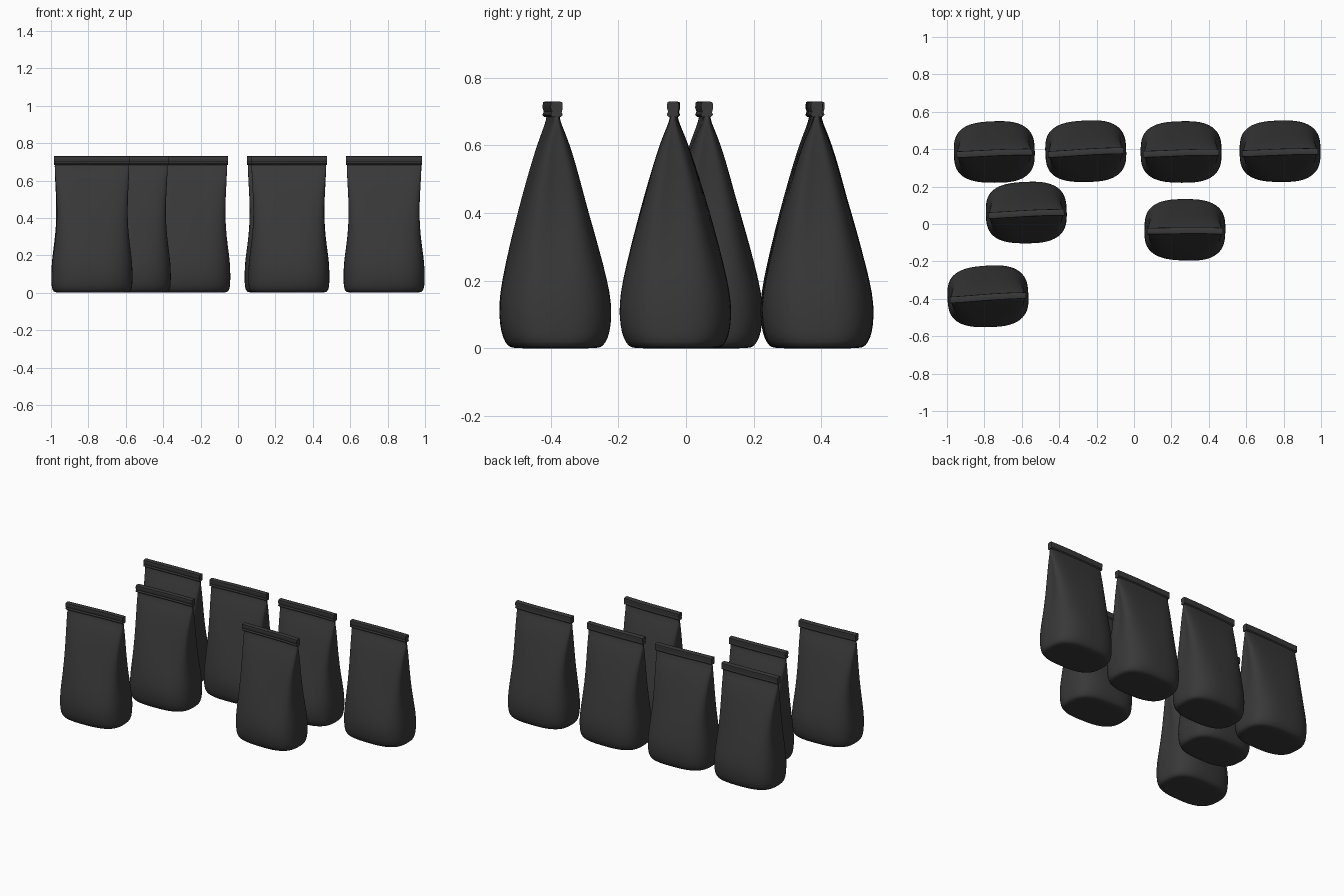
import bpy, bmesh, math

cube = bpy.data.objects.get("Cube")
if cube:
    bpy.data.objects.remove(cube, do_unlink=True)

# Dark foil material
foil = bpy.data.materials.new("charcoal foil")
foil.use_nodes = True
COLOUR = (0.04, 0.04, 0.04, 1)
foil.diffuse_color = COLOUR
foil.node_tree.nodes["Principled BSDF"].inputs["Base Color"].default_value = COLOUR

# Sections of the bag: height, half width, half depth
SECTIONS = [
    (0.0, 0.10, 0.07), (0.0, 0.192, 0.125), (0.006, 0.207, 0.14),
    (0.03, 0.216, 0.155), (0.07, 0.217, 0.163), (0.13, 0.217, 0.164),
    (0.2, 0.213, 0.152), (0.3, 0.207, 0.128), (0.4, 0.204, 0.103),
    (0.5, 0.205, 0.076), (0.58, 0.206, 0.051), (0.63, 0.205, 0.032),
    (0.665, 0.203, 0.016), (0.685, 0.201, 0.011), (0.70, 0.198, 0.010),
]
SIDES = 48
HEIGHT = 0.73


def signed_power(v, p):
    return math.copysign(abs(v) ** p, v)


def finish(bm, name):
    bmesh.ops.recalc_face_normals(bm, faces=bm.faces)
    mesh = bpy.data.meshes.new(name)
    bm.to_mesh(mesh)
    bm.free()
    mesh.materials.append(foil)
    return mesh


def seam_wave(x):
    return 0.004 * math.sin(9 * x + 0.6)


def make_body():
    """Loft from a rounded rectangular base to a flat pinched top."""
    bm = bmesh.new()
    rings = []
    for z, w, d in SECTIONS:
        t = z / HEIGHT
        power = 2 / (2.8 + 1.0 * t)
        gusset = 0.022 * math.sin(math.pi * min(1, max(0, (t - 0.25) / 0.7)))
        ring = []
        for i in range(SIDES):
            a = math.tau * i / SIDES
            x = w * signed_power(math.cos(a), power)
            y = d * signed_power(math.sin(a), power)
            # Side gussets fold inwards
            side = max(0, abs(x) / w - 0.7) / 0.3
            x -= math.copysign(gusset * side * (1 - abs(y) / d), x)
            # Gentle dents in the broad faces
            y *= 1 + 0.035 * math.sin(13 * x + 8 * z) * math.sin(math.pi * t)
            y += seam_wave(x) * t ** 3 - 0.008 * t
            ring.append(bm.verts.new((x, y, z)))
        rings.append(ring)
    for low, high in zip(rings, rings[1:]):
        for i in range(SIDES):
            j = (i + 1) % SIDES
            bm.faces.new((low[i], low[j], high[j], high[i]))
    bm.faces.new(rings[0][::-1])
    bm.faces.new(rings[-1])
    return finish(bm, "bag_body")


def make_seal():
    """Rolled strip that closes the top, with a groove under its lip."""
    profile = [(-0.012, 0.684), (-0.018, 0.69), (-0.014, 0.70), (-0.018, 0.712),
               (-0.016, 0.728), (-0.008, 0.73), (0.008, 0.73), (0.017, 0.727),
               (0.018, 0.71), (0.015, 0.698), (0.018, 0.69), (0.012, 0.684)]
    bm = bmesh.new()
    steps = 16
    rows = []
    for k in range(steps + 1):
        x = 0.203 * (2 * k / steps - 1)
        rows.append([bm.verts.new((x, y + seam_wave(x) - 0.008, z)) for y, z in profile])
    count = len(profile)
    for a, b in zip(rows, rows[1:]):
        for i in range(count):
            j = (i + 1) % count
            bm.faces.new((a[i], a[j], b[j], b[i]))
    bm.faces.new(rows[0])
    bm.faces.new(rows[-1][::-1])
    return finish(bm, "bag_seal")


def place(name, mesh, x, y, turn):
    ob = bpy.data.objects.new(name, mesh)
    bpy.context.collection.objects.link(ob)
    ob.location = (x, y, 0)
    ob.rotation_euler.z = math.radians(turn)
    return ob


body, seal = make_body(), make_seal()

# Bags: x, y, turn in degrees
BAGS = [(-0.747, 0.386, 1), (-0.258, 0.39, 2), (0.252, 0.386, 0.5), (0.781, 0.39, 0.5),
        (-0.576, 0.062, 1.5), (0.272, -0.03, -1), (-0.781, -0.386, 2.5)]
for n, (x, y, turn) in enumerate(BAGS, 1):
    bag = place(f"bag_{n}", body, x, y, turn)
    smooth = bag.modifiers.new("soft_surface", "SUBSURF")
    smooth.levels = smooth.render_levels = 1
    strip = place(f"seal_{n}", seal, x, y, turn)

# Smooth foil, crisp seal edges
bpy.ops.object.select_all(action='DESELECT')
for mesh, name, angle in ((body, "bag_1", 60), (seal, "seal_1", 40)):
    ob = bpy.data.objects[name]
    bpy.context.view_layer.objects.active = ob
    for poly in mesh.polygons:
        poly.use_smooth = True
    mesh.set_sharp_from_angle(angle=math.radians(angle))
